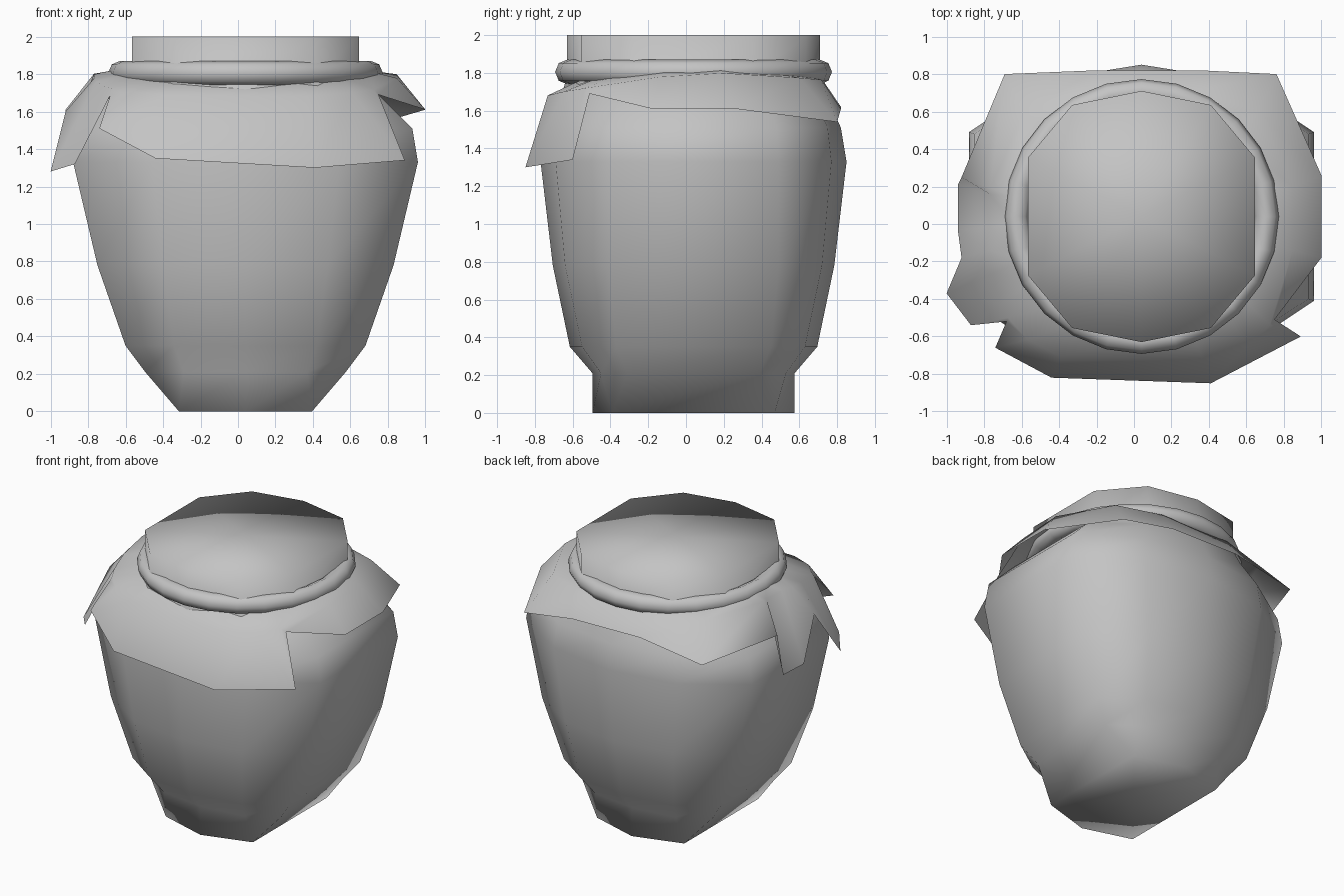
import bpy
import bmesh
import math

cube = bpy.data.objects.get("Cube")
if cube:
    bpy.data.objects.remove(cube)

CENTRE = (0.04, 0.04)

grey = bpy.data.materials.new("plain_grey")
grey.use_nodes = True
grey.diffuse_color = (0.55, 0.55, 0.55, 1)
grey.node_tree.nodes["Principled BSDF"].inputs["Base Color"].default_value = (0.55, 0.55, 0.55, 1)


def finish(name, bm):
    """Turn a bmesh into a smooth grey object."""
    mesh = bpy.data.meshes.new(name)
    for face in bm.faces:
        face.smooth = True
    bm.to_mesh(mesh)
    bm.free()
    mesh.materials.append(grey)
    obj = bpy.data.objects.new(name, mesh)
    bpy.context.collection.objects.link(obj)


def loft(bm, rings):
    """Join closed rings of points with quads and return the vertex rings."""
    loops = [[bm.verts.new(p) for p in ring] for ring in rings]
    for low, high in zip(loops, loops[1:]):
        n = len(low)
        for i in range(n):
            j = (i + 1) % n
            bm.faces.new((low[i], low[j], high[j], high[i]))
    return loops


def cap(bm, loop):
    """Close a ring with a fan around its middle."""
    n = len(loop)
    middle = bm.verts.new(sum((v.co for v in loop), loop[0].co * 0) / n)
    for i in range(n):
        bm.faces.new((loop[i], loop[(i + 1) % n], middle))


def jar_ring(z, side, corner, front):
    """Ten-sided section, symmetric in x and y, with flat left and right sides."""
    quarter = [side, corner]
    half = quarter + [(0, front)] + [(-x, y) for x, y in reversed(quarter)]
    pts = half + [(-x, -y) for x, y in half]
    return [(x + CENTRE[0], y + CENTRE[1], z) for x, y in pts]


# Jar body with shoulder and neck
sections = [
    (0.00, (0.355, 0.43), (0.355, 0.43), 0.535),
    (0.21, (0.535, 0.35), (0.33, 0.49), 0.535),
    (0.35, (0.64, 0.41), (0.38, 0.59), 0.655),
    (0.78, (0.79, 0.45), (0.44, 0.68), 0.745),
    (1.33, (0.92, 0.45), (0.50, 0.73), 0.81),
    (1.51, (0.89, 0.44), (0.48, 0.71), 0.78),
    (1.68, (0.72, 0.38), (0.40, 0.63), 0.70),
    (1.78, (0.605, 0.315), (0.37, 0.595), 0.67),
    (2.00, (0.605, 0.315), (0.37, 0.595), 0.67),
]
bm = bmesh.new()
loops = loft(bm, [jar_ring(*s) for s in sections])
cap(bm, loops[0])
cap(bm, loops[-1])
bmesh.ops.remove_doubles(bm, verts=bm.verts[:], dist=0.001)
bmesh.ops.dissolve_degenerate(bm, edges=bm.edges[:], dist=0.0005)
bmesh.ops.recalc_face_normals(bm, faces=bm.faces[:])
finish("jar_body", bm)

# Cord tied around the neck
bpy.ops.mesh.primitive_torus_add(
    location=(CENTRE[0], CENTRE[1], 1.805), major_radius=0.667, minor_radius=0.066,
    major_segments=24, minor_segments=8)
cord = bpy.context.object
cord.name = "neck_cord"
cord.data.materials.append(grey)
bpy.ops.object.shade_smooth()

# Ragged cloth hem, anticlockwise from the front left corner;
# a fourth value turns the fold above that point, in degrees
hem = [
    (0.75, -0.51, 1.69, -3), (1.0, -0.18, 1.61), (1.0, 0.26, 1.61),   # left side
    (0.76, 0.80, 1.54), (0.35, 0.82, 1.61), (-0.20, 0.82, 1.62),      # back
    (-0.69, 0.80, 1.54), (-0.92, 0.25, 1.61), (-0.94, 0.21, 1.31),    # right side
    (-0.94, -0.03, 1.30), (-0.92, -0.18, 1.60), (-1.0, -0.37, 1.28),
    (-0.87, -0.54, 1.32), (-0.68, -0.52, 1.69),
    (-0.74, -0.66, 1.51, 6), (-0.44, -0.82, 1.35),                    # front
    (0.41, -0.85, 1.30), (0.89, -0.60, 1.34, -14),
]


def cloth_ring(side, front, back, height, front_drop, back_drop, power):
    """Rounded ring above the hem that dips towards the front and the back."""
    ring = []
    for x, y, _, *turn in hem:
        a = math.atan2(y - CENTRE[1], x - CENTRE[0]) + math.radians(sum(turn))
        c, s = math.cos(a), math.sin(a)
        depth, drop = (front, front_drop) if s < 0 else (back, back_drop)
        r = (abs(c) ** power + abs(s) ** power) ** (-1 / power)
        ring.append((CENTRE[0] + side * r * c, CENTRE[1] + depth * r * s,
                     height - drop * abs(s)))
    return ring


bm = bmesh.new()
loft(bm, [[p[:3] for p in hem],
          cloth_ring(0.81, 0.79, 0.69, 1.81, 0.14, 0.05, 3),
          cloth_ring(0.68, 0.64, 0.62, 1.83, 0.07, 0.05, 2)])
finish("cloth_cover", bm)
